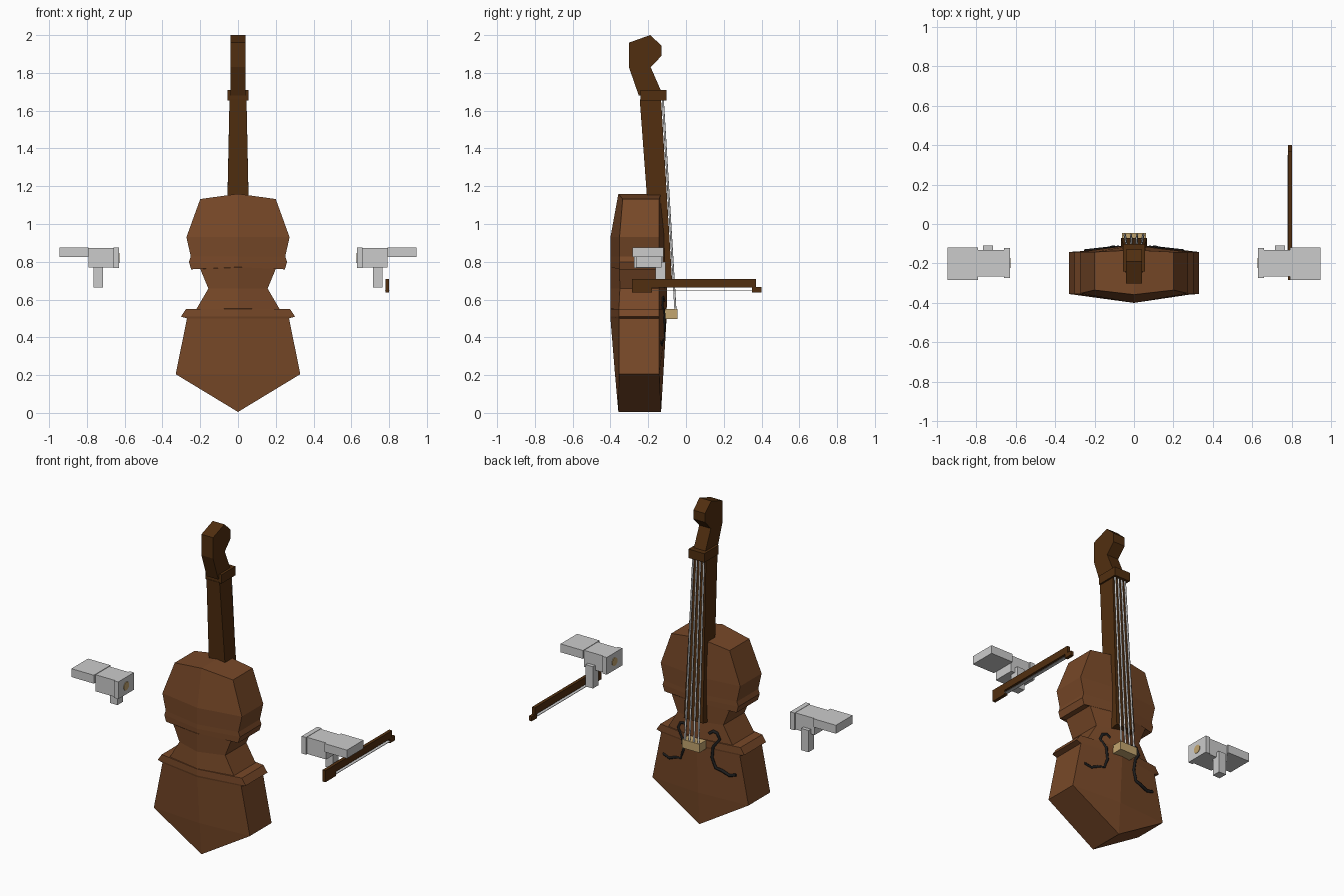
import bpy, bmesh
from mathutils import Vector

if "Cube" in bpy.data.objects:
    bpy.data.objects.remove(bpy.data.objects["Cube"])


def material(name, rgb):
    m = bpy.data.materials.new(name)
    m.diffuse_color = (*rgb, 1)
    m.use_nodes = True
    m.node_tree.nodes["Principled BSDF"].inputs["Base Color"].default_value = m.diffuse_color
    return m


WOOD = material("warm_wood", (0.185, 0.065, 0.021))
DARK = material("dark_wood", (0.083, 0.028, 0.005))
GREY = material("light_grey", (0.60, 0.60, 0.60))
TAN = material("tan", (0.55, 0.38, 0.16))
BLACK = material("charcoal", (0.012, 0.012, 0.012))


def finish(name, bm, mat):
    bmesh.ops.remove_doubles(bm, verts=bm.verts, dist=1e-5)
    bmesh.ops.recalc_face_normals(bm, faces=bm.faces)
    me = bpy.data.meshes.new(name)
    bm.to_mesh(me)
    bm.free()
    ob = bpy.data.objects.new(name, me)
    bpy.context.collection.objects.link(ob)
    me.materials.append(mat)
    return ob


def add_box(bm, x, y, z):
    vs = [bm.verts.new((a, b, c)) for a in x for b in y for c in z]
    for f in ((0, 1, 3, 2), (4, 6, 7, 5), (0, 4, 5, 1),
              (2, 3, 7, 6), (0, 2, 6, 4), (1, 5, 7, 3)):
        bm.faces.new([vs[i] for i in f])


def boxes(name, specs, mat):
    bm = bmesh.new()
    for s in specs:
        add_box(bm, *s)
    return finish(name, bm, mat)


def side_profile(name, pts, mat):
    """Extrude a (half width, y, z) side outline across x."""
    bm = bmesh.new()
    a = [bm.verts.new((-w, y, z)) for w, y, z in pts]
    b = [bm.verts.new((w, y, z)) for w, y, z in pts]
    bm.faces.new(a)
    bm.faces.new(b[::-1])
    for i in range(len(pts)):
        j = (i + 1) % len(pts)
        bm.faces.new((a[i], a[j], b[j], b[i]))
    return finish(name, bm, mat)


def tube(name, pts, r, mat, sides=1):
    cu = bpy.data.curves.new(name, "CURVE")
    cu.dimensions = "3D"
    cu.bevel_depth = r
    cu.bevel_resolution = sides
    cu.use_fill_caps = True
    sp = cu.splines.new("POLY")
    sp.points.add(len(pts) - 1)
    for p, c in zip(sp.points, pts):
        p.co = (*c, 1)
    cu.materials.append(mat)
    ob = bpy.data.objects.new(name, cu)
    bpy.context.collection.objects.link(ob)
    return ob


# Body: hexagonal rings (half width, rim z, centre z, rim back y, ridge back y, ridge front y)
RINGS = [
    (0.000, 0.005, 0.005, -0.358, -0.358, -0.132),
    (0.330, 0.205, 0.205, -0.355, -0.376, -0.120),
    (0.270, 0.500, 0.500, -0.355, -0.400, -0.103),
    (0.302, 0.510, 0.510, -0.355, -0.400, -0.103),
    (0.275, 0.550, 0.550, -0.355, -0.400, -0.102),
    (0.220, 0.550, 0.552, -0.355, -0.400, -0.102),
    (0.157, 0.658, 0.658, -0.350, -0.400, -0.100),
    (0.203, 0.770, 0.770, -0.352, -0.400, -0.102),
    (0.248, 0.760, 0.772, -0.352, -0.400, -0.102),
    (0.260, 0.800, 0.800, -0.352, -0.400, -0.103),
    (0.250, 0.828, 0.828, -0.352, -0.400, -0.104),
    (0.273, 0.930, 0.930, -0.352, -0.400, -0.108),
    (0.200, 1.132, 1.160, -0.335, -0.358, -0.132),
]
RIM_FRONT = -0.142
bm = bmesh.new()
rings = []
for w, zr, zc, yb, cb, cf in RINGS:
    rf = RIM_FRONT if w else cf
    rings.append([bm.verts.new(c) for c in (
        (0, cb, zc), (w, yb, zr), (w, rf, zr),
        (0, cf, zc), (-w, rf, zr), (-w, yb, zr))])
for a, b in zip(rings, rings[1:]):
    for i in range(6):
        j = (i + 1) % 6
        bm.faces.new((a[i], a[j], b[j], b[i]))
t = rings[-1]
bm.faces.new((t[0], t[1], t[2], t[3]))
bm.faces.new((t[0], t[3], t[4], t[5]))
finish("body", bm, WOOD)

# Neck with fingerboard, nut block and bent head
side_profile("neck", [(0.045, -0.245, 1.66), (0.045, -0.132, 1.66), (0.066, -0.072, 0.67),
                      (0.066, -0.125, 0.66), (0.056, -0.205, 1.12)], DARK)
boxes("nut", [((-0.055, 0.055), (-0.242, -0.102), (1.655, 1.71))], DARK)
side_profile("head", [(0.04, y, z) for y, z in (
    (-0.25, 1.68), (-0.302, 1.83), (-0.302, 1.96), (-0.19, 2.0), (-0.13, 1.945),
    (-0.13, 1.89), (-0.187, 1.83), (-0.13, 1.70))], DARK)

# Bridge and four strings
boxes("bridge", [((-0.06, 0.06), (-0.115, -0.045), (0.497, 0.55))], TAN)
for i in range(4):
    k = i - 1.5
    tube(f"string_{i + 1}", [(k * 0.031, -0.055, 0.53), (k * 0.024, -0.124, 1.68)], 0.006, GREY)

# Curled sound holes lying on the front plates
HOLE = [(0.077, 0.595), (0.10, 0.612), (0.125, 0.604), (0.142, 0.57), (0.106, 0.52),
        (0.097, 0.45), (0.118, 0.39), (0.16, 0.381), (0.205, 0.362), (0.25, 0.375)]


def front_y(x, z):
    for a, b in zip(RINGS, RINGS[1:]):
        if a[1] <= z <= b[1] and b[1] > a[1]:
            f = (z - a[1]) / (b[1] - a[1])
            w = a[0] + (b[0] - a[0]) * f
            c = a[5] + (b[5] - a[5]) * f
            return c + (RIM_FRONT - c) * min(x / w, 1)
    return RIM_FRONT


for side, s in (("left", -1), ("right", 1)):
    tube(f"sound_hole_{side}", [(s * x, front_y(x, z), z) for x, z in HOLE], 0.009, BLACK)

# Bow: stick, grip, tip and flat hair
boxes("bow_stick", [((0.78, 0.80), (-0.2, 0.37), (0.665, 0.71)),
                    ((0.78, 0.80), (-0.285, -0.18), (0.638, 0.71)),
                    ((0.78, 0.80), (0.35, 0.40), (0.638, 0.666))], DARK)
boxes("bow_hair", [((0.779, 0.801), (-0.18, 0.35), (0.648, 0.651))], GREY)

# Mirrored pair of blocky side pieces, each with a round bore on its inner end
for side, s in (("left", -1), ("right", 1)):
    def span(a, b):
        return tuple(sorted((s * a, s * b)))
    boxes(f"side_block_{side}", [
        (span(0.63, 0.66), (-0.275, -0.122), (0.768, 0.875)),
        (span(0.66, 0.792), (-0.266, -0.131), (0.77, 0.873)),
        (span(0.792, 0.946), (-0.283, -0.12), (0.824, 0.876))], GREY)
    boxes(f"handle_{side}", [(span(0.715, 0.766), (-0.162, -0.108), (0.665, 0.80))], GREY)
    bm = bmesh.new()
    bmesh.ops.create_cone(bm, cap_ends=True, segments=12, radius1=0.026, radius2=0.026, depth=0.006)
    bmesh.ops.rotate(bm, verts=bm.verts, matrix=Vector((0, 0, 1)).rotation_difference(
        Vector((1, 0, 0))).to_matrix())
    bmesh.ops.translate(bm, verts=bm.verts, vec=(s * 0.63, -0.198, 0.82))
    finish(f"bore_{side}", bm, TAN)
